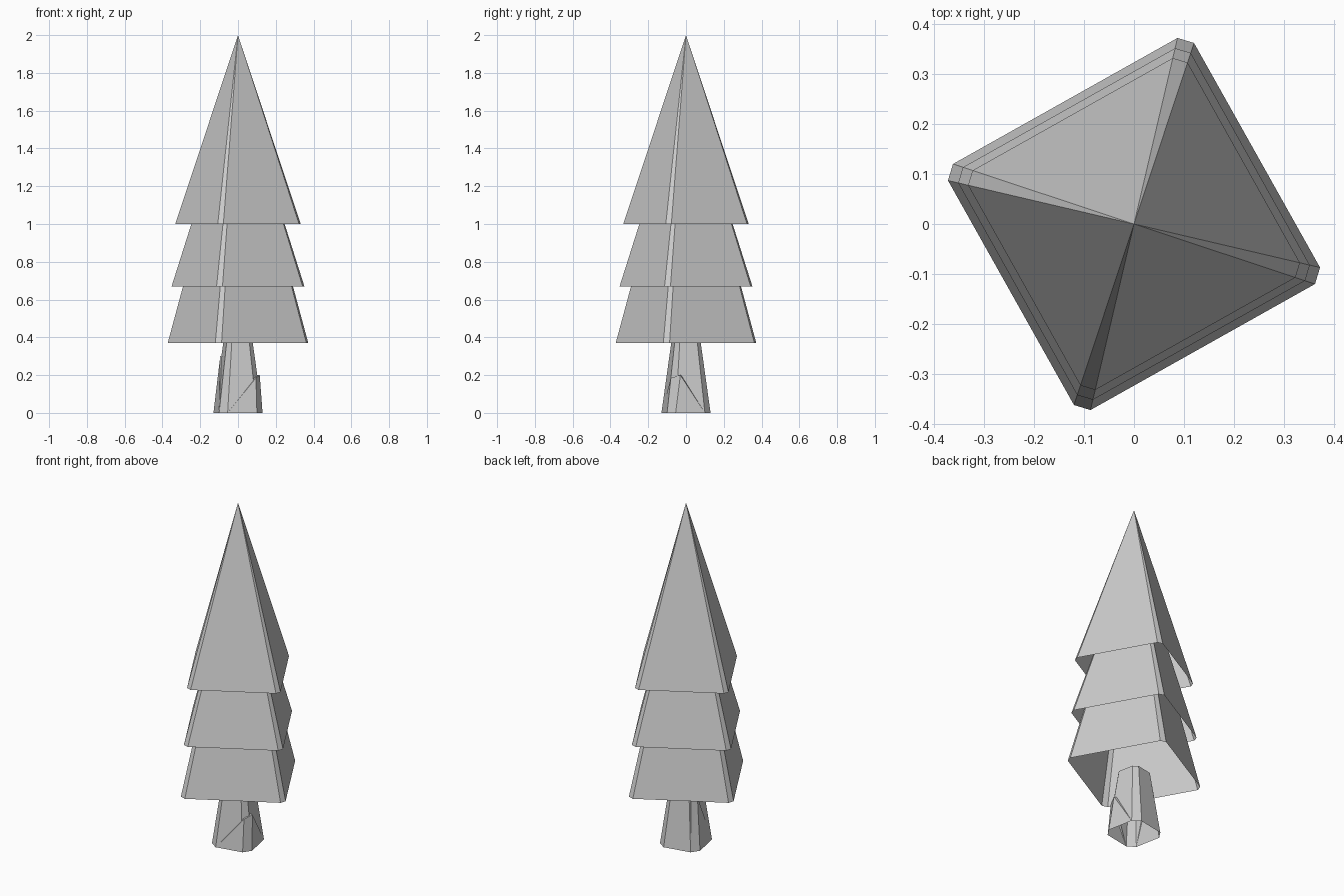
import bpy
from math import pi
from mathutils import Matrix, Vector

cube = bpy.data.objects.get("Cube")
if cube:
    bpy.data.objects.remove(cube, do_unlink=True)

grey = bpy.data.materials.new("plain_grey")
grey.use_nodes = True
colour = (0.6, 0.6, 0.6, 1)
grey.diffuse_color = colour
grey.node_tree.nodes["Principled BSDF"].inputs["Base Color"].default_value = colour


def make_part(name, verts, faces):
    mesh = bpy.data.meshes.new(name)
    mesh.from_pydata(verts, [], faces)
    mesh.materials.append(grey)
    mesh.update()
    obj = bpy.data.objects.new(name, mesh)
    bpy.context.scene.collection.objects.link(obj)
    return obj


def chamfered_square(corner):
    """Two points of one cut corner, turned around to all four corners."""
    return [Matrix.Rotation(i * pi / 2, 2) @ Vector(p) for i in range(4) for p in corner]


def ring(outline, scale, z):
    return [(p.x * scale, p.y * scale, z) for p in outline]


# Foliage: three open-bottomed pyramids with cut corners
foliage = chamfered_square([(0.12, 0.362), (0.087, 0.372)])
for name, scale, base, apex in [("lower_foliage", 1.0, 0.37, 1.75),
                                ("middle_foliage", 0.945, 0.67, 1.78),
                                ("upper_foliage", 0.892, 1.0, 2.0)]:
    verts = ring(foliage, scale, base) + [(0, 0, apex)]
    make_part(name, verts, [(i, (i + 1) % 8, 8) for i in range(8)])

# Trunk: open tapered tube
trunk = chamfered_square([(-0.1, -0.1), (-0.055, -0.13)])
verts = ring(trunk, 1, 0) + ring(trunk, 0.6, 0.372)
make_part("trunk", verts, [(i, (i + 1) % 8, (i + 1) % 8 + 8, i + 8) for i in range(8)])


# Roots: raised wedges on two opposite corners of the trunk
def make_root(name, first, tips):
    feet = [(p.x, p.y, 0) for p in (trunk[(first + i) % 8] for i in range(4))]
    inner = [(x * 0.8, y * 0.8, z) for x, y, z in tips]
    make_part(name, feet + tips + inner,
              [(0, 1, 4), (1, 2, 5, 4), (2, 3, 5),
               (4, 5, 7, 6), (0, 4, 6), (3, 7, 5)])


make_root("front_root", 1, [(0.095, -0.08, 0.185), (0.115, -0.03, 0.2)])
make_root("back_root", 5, [(-0.075, 0.06, 0.305), (-0.094, 0.028, 0.3)])
